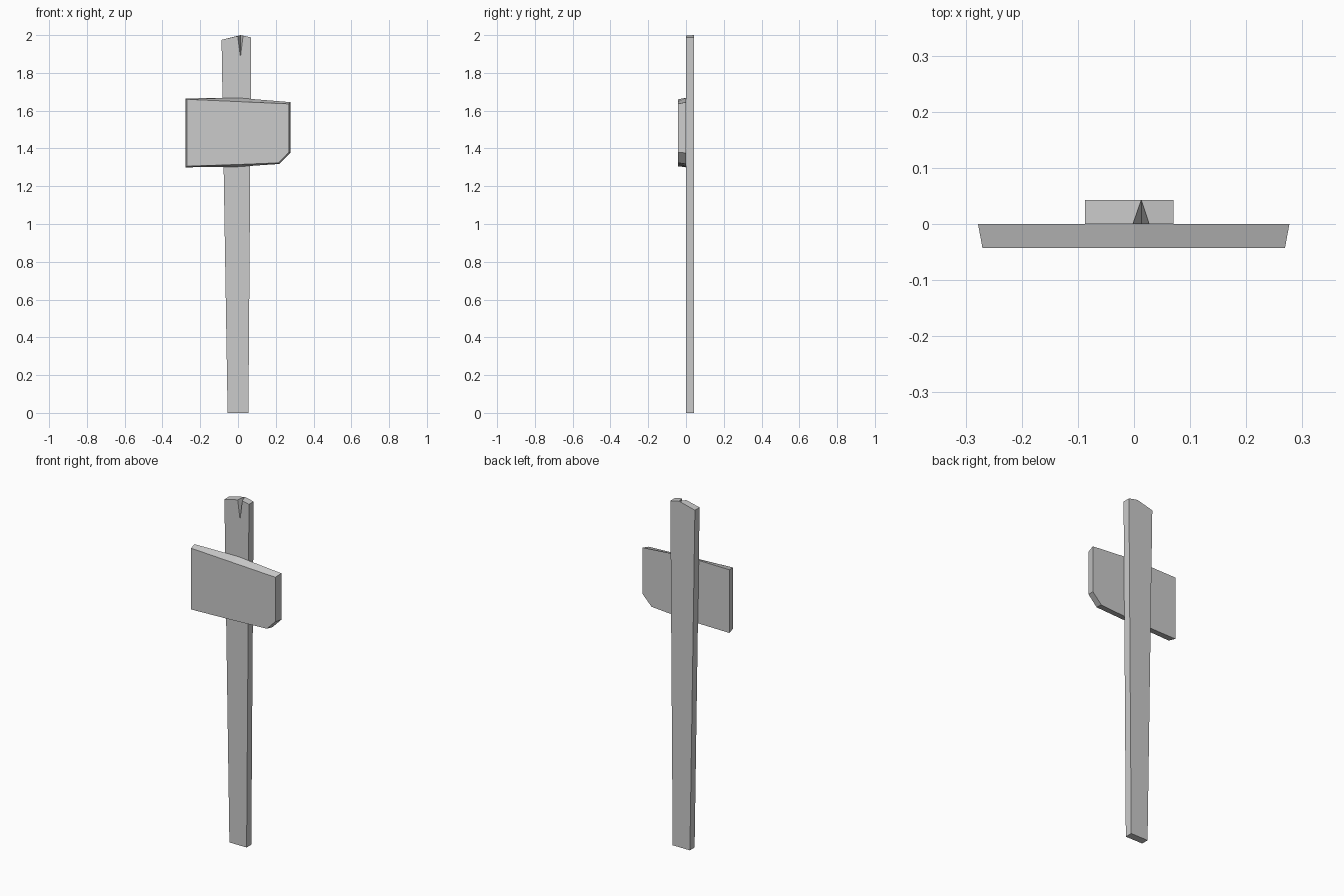
import bpy, bmesh

if "Cube" in bpy.data.objects:
    bpy.data.objects.remove(bpy.data.objects["Cube"])


def build(name, verts, faces):
    bm = bmesh.new()
    vs = [bm.verts.new(v) for v in verts]
    for f in faces:
        bm.faces.new([vs[i] for i in f])
    bmesh.ops.recalc_face_normals(bm, faces=bm.faces)
    mesh = bpy.data.meshes.new(name)
    bm.to_mesh(mesh)
    bm.free()
    obj = bpy.data.objects.new(name, mesh)
    bpy.context.collection.objects.link(obj)
    return obj


def at_depth(profile, y):
    return [(x, y, z) for x, z in profile]


DEPTH = 0.043

# Tapered post with a wedge-shaped split at the top
base = [(-0.055, 0), (0.055, 0), (0.07, 1.988)]
top_left = (-0.087, 1.975)
post_front = base + [(0.027, 1.997), (0.013, 1.883), (-0.002, 1.995), top_left]
post_back = base + [(0.013, 2.0), top_left]
build("post", at_depth(post_front, 0) + at_depth(post_back, DEPTH), [
    range(7), range(7, 12),                        # front and back
    (0, 1, 8, 7), (1, 2, 9, 8), (6, 0, 7, 11),     # bottom and sides
    (2, 3, 10, 9), (5, 6, 11, 10),                 # top on each side of split
    (3, 4, 10), (4, 5, 10),                        # split walls
])

# Crooked sign board: larger behind, slightly smaller in front, one cut corner
board_back = [(-0.278, 1.30), (0.0, 1.303), (0.22, 1.318), (0.277, 1.376),
              (0.277, 1.645), (0.0, 1.668), (-0.278, 1.665)]
board_front = [(-0.27, 1.306), (0.0, 1.315), (0.215, 1.324), (0.269, 1.38),
               (0.269, 1.636), (0.0, 1.648), (-0.27, 1.66)]
n = len(board_back)
build("sign_board", at_depth(board_back, 0) + at_depth(board_front, -DEPTH),
      [range(n), range(n, 2 * n)] +
      [(i, (i + 1) % n, (i + 1) % n + n, i + n) for i in range(n)])
